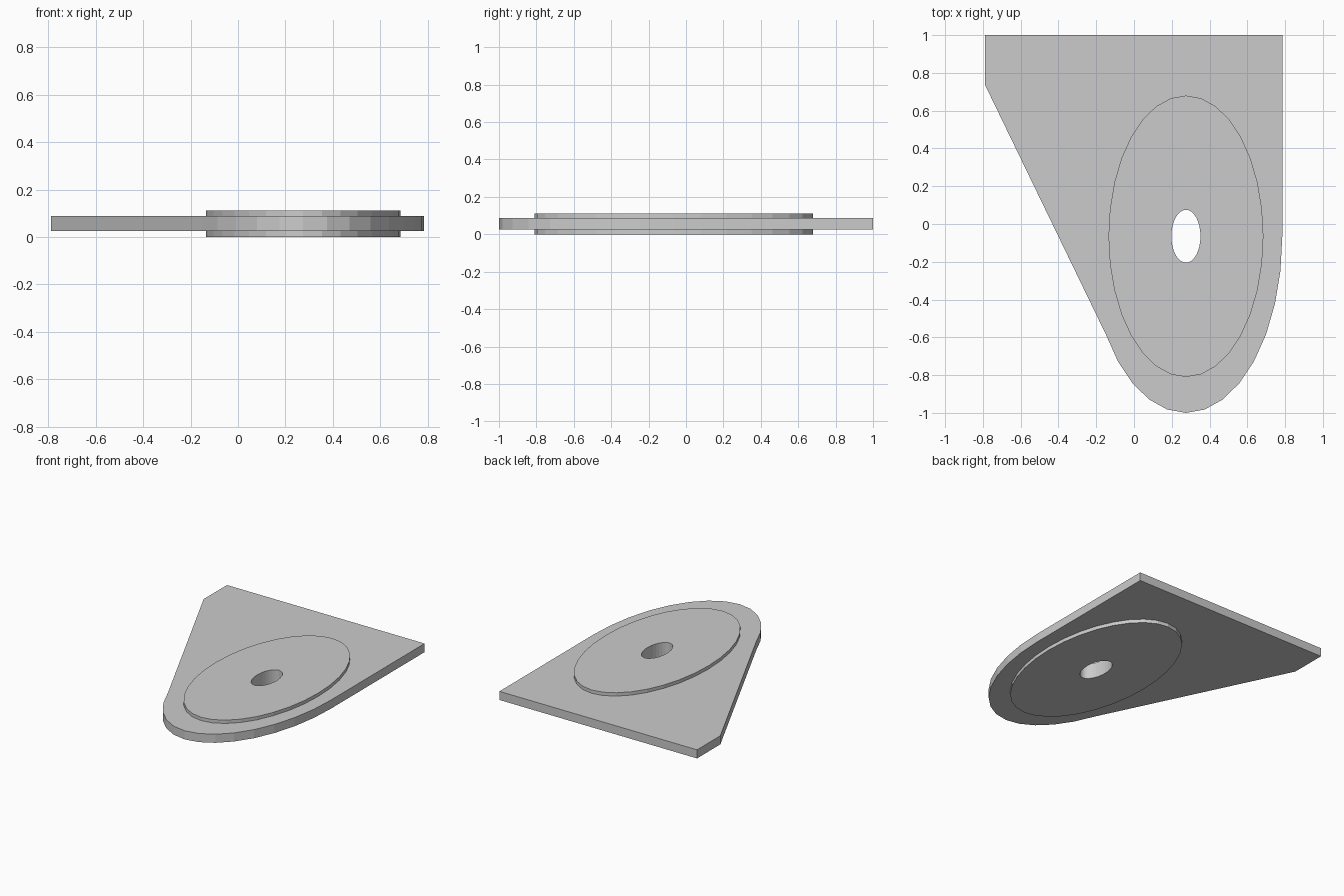
import bpy, bmesh
from math import cos, sin, tau

if "Cube" in bpy.data.objects:
    bpy.data.objects.remove(bpy.data.objects["Cube"])

CX, CY, N = 0.275, -0.065, 32
Z0, Z1, Z2, Z3 = 0.0, 0.026, 0.088, 0.112


def ellipse(rx, ry, first=0, count=N):
    return [(CX + rx * cos(tau * (first + i) / N), CY + ry * sin(tau * (first + i) / N))
            for i in range(count)]


# Plan profiles: tapered plate rounded at the front, raised boss, centre hole
plate = [(0.785, 1.0), (-0.788, 1.0), (-0.788, 0.735)] + ellipse(0.51, 0.935, 19, 14)
boss = ellipse(0.41, 0.745)
hole = ellipse(0.077, 0.14)

bm = bmesh.new()


def loop(points, z):
    verts = [bm.verts.new((x, y, z)) for x, y in points]
    edges = [bm.edges.new((v, verts[(i + 1) % len(verts)])) for i, v in enumerate(verts)]
    return verts, edges


def wall(a, b):
    n = len(a[0])
    for i in range(n):
        j = (i + 1) % n
        bm.faces.new((a[0][i], a[0][j], b[0][j], b[0][i]))


def fill(a, b):
    bmesh.ops.triangle_fill(bm, use_beauty=True, edges=a[1] + b[1], normal=(0, 0, 1))


plate_top, plate_low = loop(plate, Z2), loop(plate, Z1)
boss_top, boss_top_base = loop(boss, Z3), loop(boss, Z2)
boss_low, boss_low_base = loop(boss, Z0), loop(boss, Z1)
hole_top, hole_low = loop(hole, Z3), loop(hole, Z0)

# Plate faces around the boss
fill(plate_top, boss_top_base)
fill(plate_low, boss_low_base)
# Plate rim, boss steps, boss faces and hole bore
for a, b in ((plate_top, plate_low), (boss_top_base, boss_top), (boss_low_base, boss_low),
             (boss_top, hole_top), (boss_low, hole_low), (hole_top, hole_low)):
    wall(a, b)
bmesh.ops.recalc_face_normals(bm, faces=bm.faces[:])

mesh = bpy.data.meshes.new("bracket_plate")
bm.to_mesh(mesh)
bm.free()
obj = bpy.data.objects.new("bracket_plate", mesh)
bpy.context.collection.objects.link(obj)
